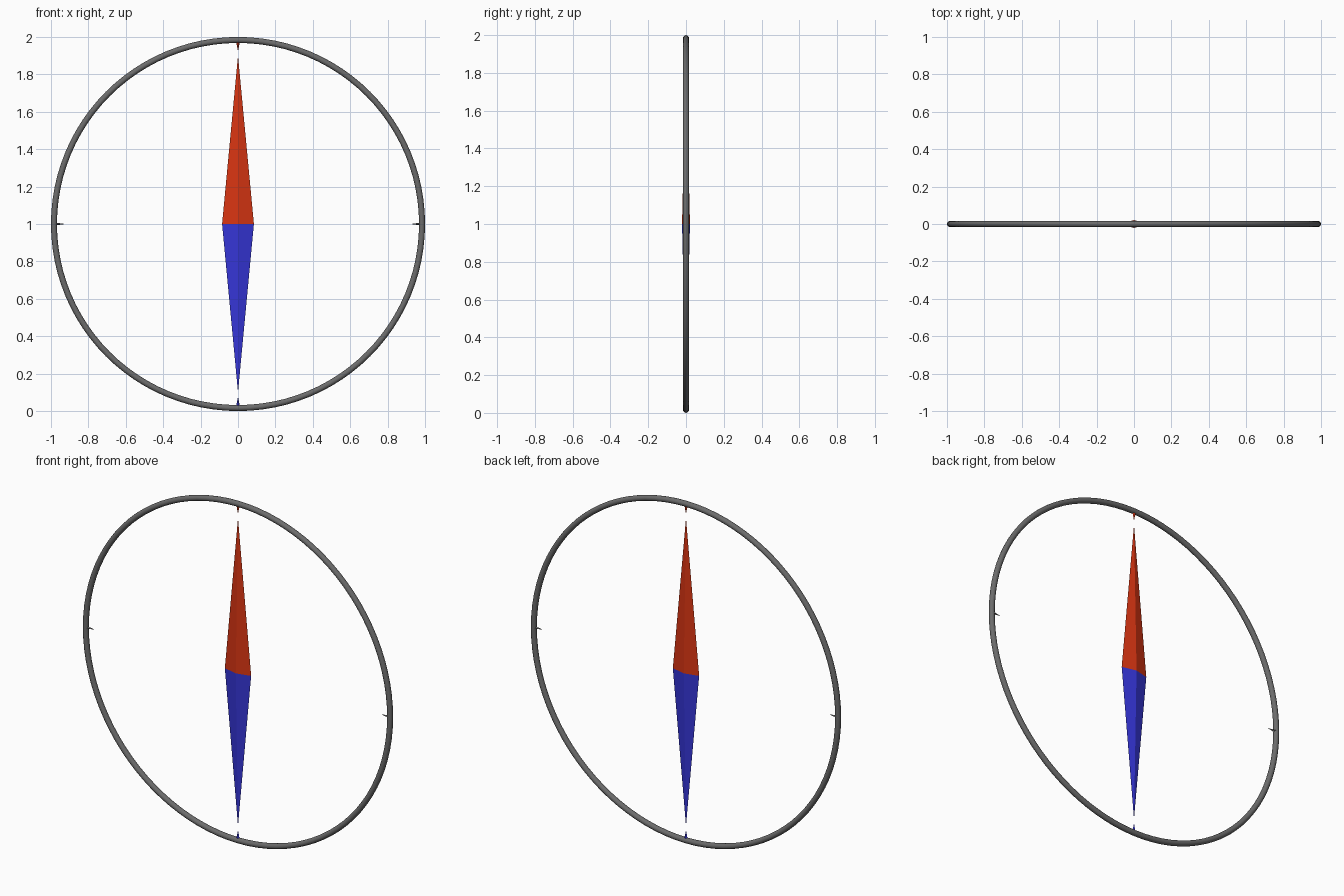
import bpy
import bmesh
import math
from mathutils import Matrix, Vector

cube = bpy.data.objects.get("Cube")
if cube:
    bpy.data.objects.remove(cube, do_unlink=True)


def make_material(name, rgb):
    mat = bpy.data.materials.new(name)
    mat.use_nodes = True
    colour = (*rgb, 1.0)
    mat.diffuse_color = colour
    mat.node_tree.nodes["Principled BSDF"].inputs["Base Color"].default_value = colour
    return mat


red = make_material("north red", (0.68, 0.035, 0.006))
blue = make_material("south blue", (0.036, 0.036, 0.68))
grey = make_material("metal grey", (0.15, 0.15, 0.15))

CENTRE = Vector((0, 0, 1))
TUBE = 0.016


def spike(name, base, tip, half_width, half_depth, mat):
    """Flat-faced pyramid on a diamond base; angle turns it about the depth axis."""
    bm = bmesh.new()
    bmesh.ops.create_cone(bm, cap_ends=True, segments=4, radius1=1, radius2=0, depth=1)
    # Put the base on the origin and the point along +z
    bm.transform(Matrix.Translation((0, 0, 0.5)))
    direction = tip - base
    bm.transform(Matrix.Diagonal((half_width, half_depth, direction.length, 1)))
    angle = math.atan2(direction.x, direction.z)
    bm.transform(Matrix.Translation(base) @ Matrix.Rotation(angle, 4, "Y"))
    mesh = bpy.data.meshes.new(name)
    bm.to_mesh(mesh)
    bm.free()
    mesh.materials.append(mat)
    obj = bpy.data.objects.new(name, mesh)
    bpy.context.collection.objects.link(obj)
    return obj


# Outer ring
bpy.ops.mesh.primitive_torus_add(
    major_radius=1 - TUBE, minor_radius=TUBE,
    major_segments=96, minor_segments=12,
    location=CENTRE, rotation=(math.pi / 2, 0, 0))
ring = bpy.context.object
ring.name = "ring"
ring.data.materials.append(grey)
bpy.ops.object.shade_smooth()

# Needle halves and the small pointers on the ring
up, side = Vector((0, 0, 1)), Vector((1, 0, 0))
for name, sign, mat in (("north", 1, red), ("south", -1, blue)):
    spike(name + "_needle", CENTRE, CENTRE + up * sign * 0.9, 0.085, 0.021, mat)
    spike(name + "_pointer", CENTRE + up * sign * 0.985, CENTRE + up * sign * 0.925,
          0.013, 0.013, mat)
for name, sign in (("left", 1), ("right", -1)):
    spike(name + "_pointer", CENTRE + side * sign * 0.985, CENTRE + side * sign * 0.925,
          0.009, 0.013, grey)
